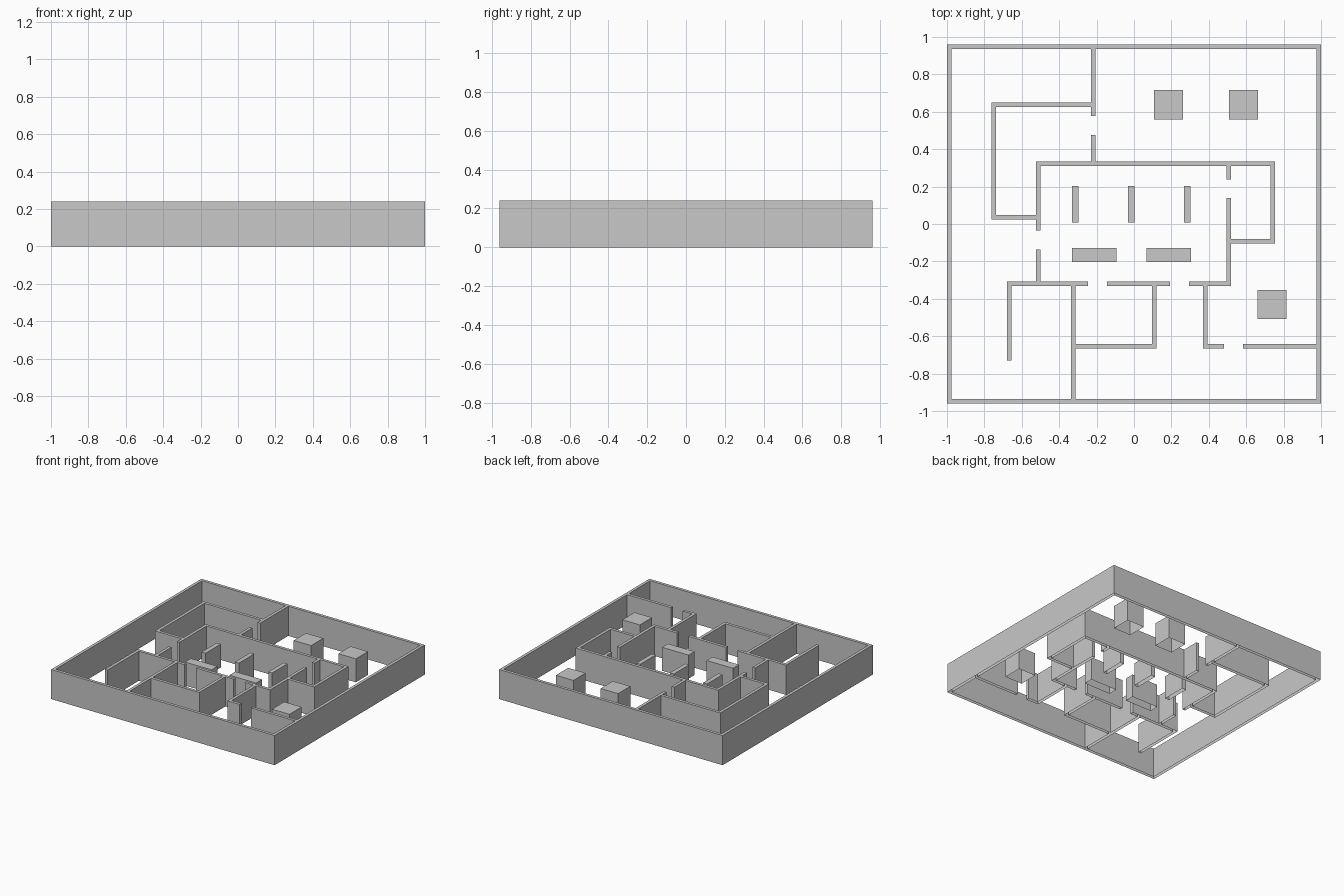
import bpy
import bmesh

cube = bpy.data.objects.get("Cube")
if cube:
    bpy.data.objects.remove(cube, do_unlink=True)

HALF_X, HALF_Y = 1.0, 0.96
WALL_HEIGHT = 0.24
BLOCK_HEIGHT = 0.19
T = 0.012  # half the wall thickness

grey = bpy.data.materials.new("plain grey")
grey.use_nodes = True
grey.diffuse_color = (0.58, 0.58, 0.58, 1)
grey.node_tree.nodes["Principled BSDF"].inputs["Base Color"].default_value = grey.diffuse_color


def extrude_plan(name, rects, height):
    """Merge floor-plan rectangles and raise them into a shell open underneath."""
    rects = [tuple(round(v, 3) for v in r) for r in rects]
    xs = sorted({v for r in rects for v in (r[0], r[1])})
    ys = sorted({v for r in rects for v in (r[2], r[3])})

    cells = set()
    for x0, x1, y0, y1 in rects:
        for i in range(xs.index(x0), xs.index(x1)):
            for j in range(ys.index(y0), ys.index(y1)):
                cells.add((i, j))

    bm = bmesh.new()
    verts = {}

    def vert(i, j, z):
        key = (i, j, z)
        if key not in verts:
            verts[key] = bm.verts.new((xs[i], ys[j], z))
        return verts[key]

    for i, j in cells:
        corners = [(i, j), (i + 1, j), (i + 1, j + 1), (i, j + 1)]
        bm.faces.new([vert(a, b, height) for a, b in corners])
        neighbours = [(i, j - 1), (i + 1, j), (i, j + 1), (i - 1, j)]
        for k, cell in enumerate(neighbours):
            if cell not in cells:
                p, q = corners[k], corners[(k + 1) % 4]
                bm.faces.new([vert(*p, 0), vert(*q, 0),
                              vert(*q, height), vert(*p, height)])

    # Clean away the seams between coplanar cells
    bmesh.ops.dissolve_limit(bm, angle_limit=0.01, verts=bm.verts, edges=bm.edges)
    mesh = bpy.data.meshes.new(name)
    bm.to_mesh(mesh)
    bm.free()
    mesh.materials.append(grey)
    obj = bpy.data.objects.new(name, mesh)
    bpy.context.scene.collection.objects.link(obj)
    return obj


def along_x(y, start, end):
    return (start, end, y - T, y + T)


def along_y(x, start, end):
    return (x - T, x + T, start, end)


def corner_x(y, start, end):
    """Wall along x whose ends reach the outside of its corners."""
    return along_x(y, start - T, end + T)


def corner_y(x, start, end):
    return along_y(x, start - T, end + T)


# Wall centre lines shared by several rooms
EDGE_X, EDGE_Y = HALF_X - T, HALF_Y - T
HALL_LEFT, HALL_RIGHT = -0.511, 0.507
HALL_BACK, HALL_FRONT = 0.322, -0.319
NOOK_X, NOOK_BACK, NOOK_FRONT = -0.75, 0.637, 0.037
SIDE_X, SIDE_FRONT = 0.743, -0.091
SPUR_X = -0.217
CELL_LEFT, CELL_RIGHT, CELL_FRONT = -0.324, 0.107, -0.653
STORE_X, STUB_X = 0.382, -0.668

walls = []
# Perimeter
for s in (-1, 1):
    walls.append(corner_x(s * EDGE_Y, -EDGE_X, EDGE_X))
    walls.append(corner_y(s * EDGE_X, -EDGE_Y, EDGE_Y))

# Spur from the back wall, with a doorway
walls += [along_y(SPUR_X, 0.578, EDGE_Y), along_y(SPUR_X, HALL_BACK, 0.476)]

# Nook beside the hall
walls += [corner_x(NOOK_BACK, NOOK_X, SPUR_X),
          corner_y(NOOK_X, NOOK_FRONT, NOOK_BACK),
          corner_x(NOOK_FRONT, NOOK_X, HALL_LEFT)]

# Central hall with doorways on three sides
walls += [corner_x(HALL_BACK, HALL_LEFT, SIDE_X),
          along_y(HALL_LEFT, -0.035, HALL_BACK),
          along_y(HALL_LEFT, HALL_FRONT, -0.137),
          along_y(HALL_RIGHT, 0.238, HALL_BACK),
          along_y(HALL_RIGHT, HALL_FRONT, 0.139),
          along_x(HALL_FRONT, STUB_X - T, -0.246),
          along_x(HALL_FRONT, -0.144, 0.193),
          along_x(HALL_FRONT, 0.294, HALL_RIGHT + T)]

# Side room
walls += [corner_y(SIDE_X, SIDE_FRONT, HALL_BACK),
          corner_x(SIDE_FRONT, HALL_RIGHT, SIDE_X)]

# Front rooms
walls += [along_y(STUB_X, -0.731, HALL_FRONT),
          along_y(CELL_LEFT, -EDGE_Y, HALL_FRONT),
          corner_x(CELL_FRONT, CELL_LEFT, CELL_RIGHT),
          corner_y(CELL_RIGHT, CELL_FRONT, HALL_FRONT),
          corner_y(STORE_X, CELL_FRONT, HALL_FRONT),
          along_x(CELL_FRONT, STORE_X - T, 0.481),
          along_x(CELL_FRONT, 0.583, EDGE_X)]

extrude_plan("walls", walls, WALL_HEIGHT)


def block(name, x, y, width, depth):
    rect = (x - width / 2, x + width / 2, y - depth / 2, y + depth / 2)
    extrude_plan(name, [rect], BLOCK_HEIGHT)


# Square blocks in the open yards
for n, (x, y) in enumerate([(0.185, 0.638), (0.585, 0.638), (0.738, -0.43)]):
    block(f"square_block_{n + 1}", x, y, 0.156, 0.156)

# Slim upright slabs in the hall
for n, x in enumerate((-0.314, -0.015, 0.284)):
    block(f"slim_slab_{n + 1}", x, 0.105, 0.035, 0.196)

# Long counters in the hall
for n, x in enumerate((-0.213, 0.185)):
    block(f"long_counter_{n + 1}", x, -0.166, 0.238, 0.076)
